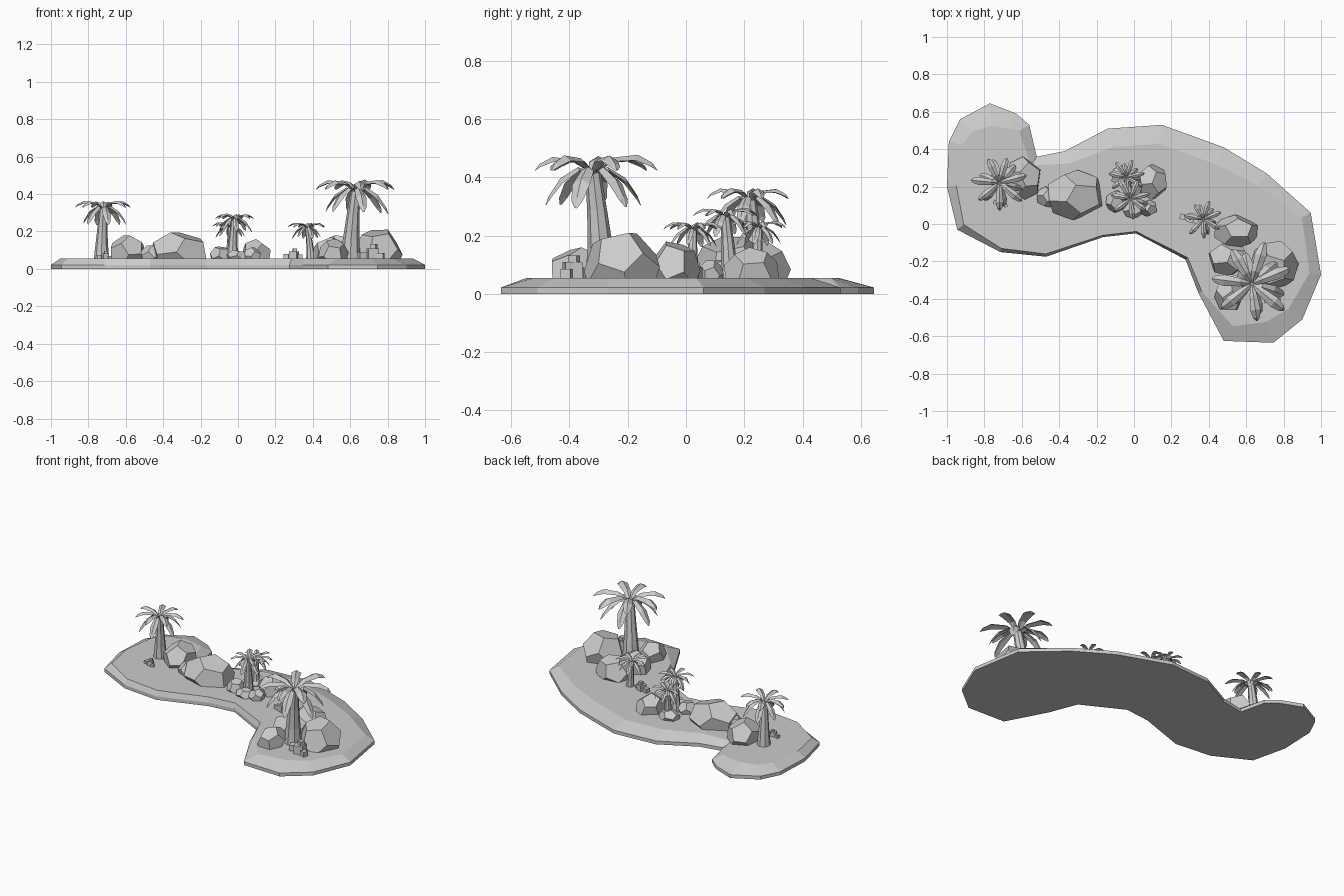
import bpy, bmesh, math, random
from mathutils import Vector, Euler

if "Cube" in bpy.data.objects:
    bpy.data.objects.remove(bpy.data.objects["Cube"])

random.seed(4)
GROUND = 0.055


def finish(bm, name):
    bmesh.ops.recalc_face_normals(bm, faces=bm.faces)
    me = bpy.data.meshes.new(name)
    bm.to_mesh(me)
    bm.free()
    ob = bpy.data.objects.new(name, me)
    bpy.context.collection.objects.link(ob)
    return ob


# Island: shoreline points (x, y, width of the sloping beach), clockwise
SHORE = [(-1, .2, .05), (-.99, .44, .07), (-.93, .56, .09), (-.77, .645, .11),
         (-.63, .59, .09), (-.56, .53, .06), (-.52, .36, .04), (-.37, .39, .07),
         (-.14, .51, .1), (.15, .53, .1), (.48, .41, .1), (.71, .27, .08),
         (.945, .06, .05), (1, -.27, .06), (.9, -.51, .09), (.745, -.635, .11),
         (.48, -.625, .08), (.345, -.37, .02), (.275, -.19, .015), (.01, -.05, .01),
         (-.165, -.07, .01), (-.47, -.175, .015), (-.715, -.15, .02), (-.945, -.03, .04)]


def island():
    bm = bmesh.new()
    n = len(SHORE)
    pts = [Vector(p[:2]) for p in SHORE]
    inner = []
    for i, p in enumerate(pts):
        a = (p - pts[i - 1]).normalized()
        b = (pts[(i + 1) % n] - p).normalized()
        na, nb = Vector((a.y, -a.x)), Vector((b.y, -b.x))
        m = (na + nb).normalized()
        inner.append(p + m * SHORE[i][2] / max(m.dot(na), .6))
    rings = [[bm.verts.new((q.x, q.y, z)) for q in ring]
             for ring, z in ((pts, 0), (pts, .022), (inner, GROUND))]
    for lo, hi in zip(rings, rings[1:]):
        for i in range(n):
            j = (i + 1) % n
            bm.faces.new((lo[i], lo[j], hi[j], hi[i]))
    bm.faces.new(rings[0])
    bm.faces.new(rings[-1])
    finish(bm, "island")


# Rock: randomly turned dodecahedron fitted to a footprint, cut at the ground
def rock(x0, x1, y0, y1, top):
    ico = bmesh.new()
    bmesh.ops.create_icosphere(ico, subdivisions=1, radius=1)
    rot = Euler([random.uniform(0, 6.28) for _ in range(3)]).to_matrix()
    pts = [rot @ f.calc_center_median() for f in ico.faces]
    ico.free()
    bottom = GROUND - (top - GROUND) * .6
    lo = [min(p[k] for p in pts) for k in range(3)]
    hi = [max(p[k] for p in pts) for k in range(3)]
    box = ((x0, x1), (y0, y1), (bottom, top))
    bm = bmesh.new()
    for p in pts:
        bm.verts.new([b[0] + (p[k] - lo[k]) / (hi[k] - lo[k]) * (b[1] - b[0])
                      for k, b in enumerate(box)])
    bmesh.ops.convex_hull(bm, input=bm.verts)
    bmesh.ops.dissolve_limit(bm, angle_limit=.03, verts=bm.verts, edges=bm.edges)
    bmesh.ops.bisect_plane(bm, geom=bm.verts[:] + bm.edges[:] + bm.faces[:],
                           plane_co=(0, 0, .045), plane_no=(0, 0, -1), clear_outer=True)
    bmesh.ops.holes_fill(bm, edges=[e for e in bm.edges if e.is_boundary])
    finish(bm, "rock")


# Loft closed rings of points into a solid
def loft(bm, rings):
    vs = [[bm.verts.new(p) for p in r] for r in rings]
    n = len(vs[0])
    for a, b in zip(vs, vs[1:]):
        for i in range(n):
            bm.faces.new((a[i], a[(i + 1) % n], b[(i + 1) % n], b[i]))
    bm.faces.new(vs[0])
    bm.faces.new(vs[-1])


# Leaf: folded blade along direction ang; stations are (reach, height, half width)
def leaf(bm, hub, ang, stations, s):
    d = Vector((math.cos(ang), math.sin(ang), 0))
    side = Vector((-d.y, d.x, 0))
    up = Vector((0, 0, 1))
    rings = []
    for r, z, w in stations:
        c = hub + (d * r + up * z) * s
        rings.append([c + up * w * .35 * s, c + (side * w - up * w * .25) * s,
                      c + up * w * .02 * s, c - (side * w + up * w * .25) * s])
    loft(bm, rings)


UPPER = [(.03, 0, .05), (.3, .17, .1), (.7, .2, .14), (.92, .1, .09), (1, .02, .02)]
LOWER = [(.03, -.05, .05), (.25, .04, .1), (.55, -.16, .14), (.74, -.42, .09), (.8, -.55, .02)]


# Palm: flared curved trunk plus two rings of leaves
def palm(base, hub, size, trunk):
    b, h = Vector((*base, .045)), Vector(hub)
    bm = bmesh.new()
    rings = []
    for t, r in ((0, 1), (.3, .8), (.65, .62), (1, .5)):
        c = b.lerp(h, t)
        k = t ** 1.6
        c.x, c.y = b.x + (h.x - b.x) * k, b.y + (h.y - b.y) * k
        rings.append([c + Vector((math.cos(a), math.sin(a), 0)) * trunk * r
                      for a in (i * math.tau / 8 for i in range(8))])
    loft(bm, rings)
    finish(bm, "palm_trunk")
    bm = bmesh.new()
    for stations, n, off in ((UPPER, 7, .3), (LOWER, 6, .75)):
        for i in range(n):
            a = off + i * math.tau / n + random.uniform(-.1, .1)
            leaf(bm, h, a, stations, size * random.uniform(.9, 1.08))
    finish(bm, "palm_leaves")


# Crates: one main box with smaller boxes around it
def crates(x, y, s):
    bm = bmesh.new()
    for dx, dy, dz, k in ((0, 0, 0, 1), (-.95, .2, 0, .7), (.75, -.35, 0, .6), (.1, .1, .85, .55)):
        r = bmesh.ops.create_cube(bm, size=s * k)
        bmesh.ops.rotate(bm, verts=r["verts"],
                         matrix=Euler((0, 0, random.uniform(-.4, .4))).to_matrix())
        bmesh.ops.translate(bm, verts=r["verts"],
                            vec=(x + dx * s, y + dy * s, GROUND - .004 + (dz + k / 2) * s))
    finish(bm, "crates")


island()

for r in [(-.68, -.5, .13, .36, .18), (-.46, -.17, .02, .29, .195), (-.52, -.4, .09, .2, .125),
          (.02, .175, .13, .32, .16), (-.15, -.04, .06, .18, .12), (-.06, .05, .03, .13, .1),
          (.03, .12, .04, .13, .115), (-.12, 0, .2, .31, .11),
          (.43, .66, -.13, .05, .18), (.62, .88, -.35, -.09, .21),
          (.4, .61, -.28, -.09, .17), (.43, .59, -.46, -.29, .16)]:
    rock(*r)

palm((.6, -.29), (.63, -.32, .42), .22, .055)
palm((-.73, .24), (-.72, .22, .325), .15, .042)
palm((-.03, .15), (-.02, .135, .265), .115, .034)
palm((-.04, .24), (-.04, .25, .225), .1, .028)
palm((.39, .02), (.37, .025, .22), .1, .026)

crates(-.71, .11, .032)
crates(.3, .03, .042)
crates(.72, -.39, .058)
